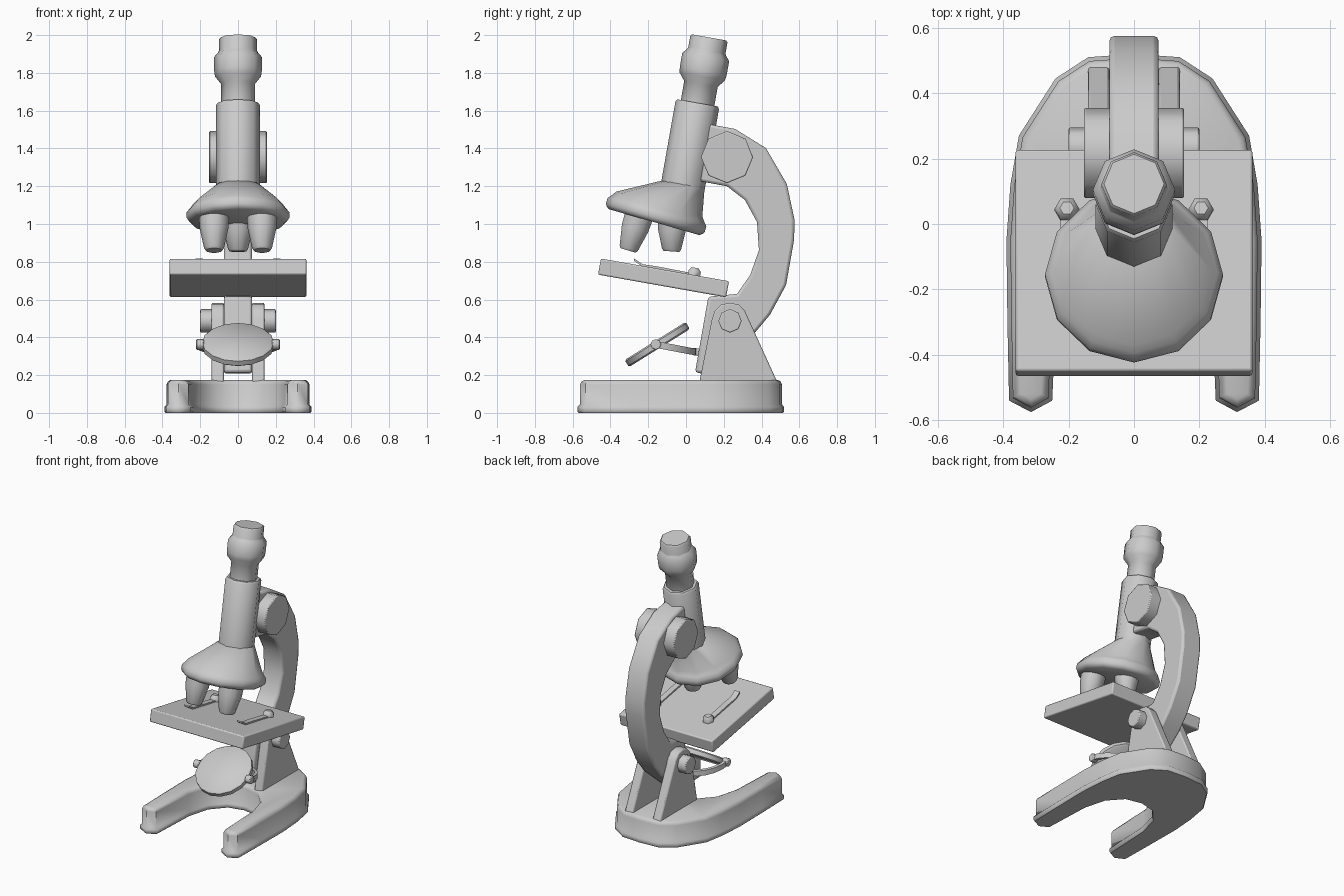
import bpy, bmesh, math
from mathutils import Vector

if "Cube" in bpy.data.objects:
    bpy.data.objects.remove(bpy.data.objects["Cube"])

grey = bpy.data.materials.new("light_grey")
grey.diffuse_color = (0.6, 0.6, 0.6, 1)
grey.use_nodes = True
grey.node_tree.nodes["Principled BSDF"].inputs["Base Color"].default_value = grey.diffuse_color


def finish(name, bm, bevel=0.0, segments=2):
    bmesh.ops.recalc_face_normals(bm, faces=bm.faces)
    mesh = bpy.data.meshes.new(name)
    bm.to_mesh(mesh)
    bm.free()
    mesh.materials.append(grey)
    ob = bpy.data.objects.new(name, mesh)
    bpy.context.collection.objects.link(ob)
    if bevel:
        mod = ob.modifiers.new("bevel", 'BEVEL')
        mod.width, mod.segments = bevel, segments
        mod.limit_method, mod.angle_limit = 'ANGLE', math.radians(50)
    return ob


def skin(name, rows, bevel=0.0):
    """Bridge equal closed rows of points and cap both ends."""
    bm = bmesh.new()
    rows = [[bm.verts.new(p) for p in row] for row in rows]
    n = len(rows[0])
    for a, b in zip(rows, rows[1:]):
        for i in range(n):
            j = (i + 1) % n
            bm.faces.new((a[i], a[j], b[j], b[i]))
    bm.faces.new(rows[0])
    bm.faces.new(rows[-1])
    return finish(name, bm, bevel)


def loft(name, rings, n=8, x=0.0):
    """Rings are (y, z, tilt in degrees, radius), tilted about the x axis."""
    rows = []
    for y, z, tilt, r in rings:
        t = math.radians(tilt)
        row = []
        for k in range(n):
            a = 2 * math.pi * k / n
            s = r * math.sin(a)
            row.append((x + r * math.cos(a), y + s * math.cos(t), z - s * math.sin(t)))
        rows.append(row)
    return skin(name, rows)


def slab(name, pts, x0, x1, bevel=0.0):
    """Extrude a (y, z) outline along x."""
    return skin(name, [[(x, y, z) for y, z in pts] for x in (x0, x1)], bevel)


def rod(name, y, z, r, x0, x1, n=8):
    """Cylinder along x."""
    pts = [(y + r * math.sin(2 * math.pi * k / n), z + r * math.cos(2 * math.pi * k / n))
           for k in range(n)]
    return slab(name, pts, x0, x1, 0.006)


# Horseshoe base: half outline mirrored, stacked with shrinking levels
half = [(0, .52), (.14, .51), (.24, .445), (.352, .27), (.378, .12), (.39, -.05),
        (.387, -.3), (.382, -.54), (.315, -.575), (.25, -.54), (.235, -.2),
        (.195, -.05), (.11, .045), (0, .07)]
outline = [Vector(p) for p in half] + [Vector((-x, y)) for x, y in half[-2:0:-1]]


def shrink(pts, d):
    out = []
    for i, p in enumerate(pts):
        e1 = (p - pts[i - 1]).normalized()
        e2 = (pts[(i + 1) % len(pts)] - p).normalized()
        m = (Vector((e1.y, -e1.x)) + Vector((e2.y, -e2.x))).normalized()
        out.append(p + m * d / max(0.6, m.dot(Vector((e1.y, -e1.x)))))
    return out


levels = [(0, .006), (.008, 0), (.032, 0), (.045, .012), (.15, .012), (.167, .02), (.175, .035)]
skin("base", [[(p.x, p.y, z) for p in shrink(outline, d)] for z, d in levels])

# Curved arm with its lower stem
arm = [(.115, 1.53), (.26, 1.503), (.423, 1.402), (.534, 1.212), (.575, 1.02), (.572, .915),
       (.53, .677), (.445, .52), (.37, .43), (.1, .205), (.048, .215), (.118, .615),
       (.27, .63), (.34, .73), (.386, .862), (.376, 1.01), (.312, 1.127), (.217, 1.2),
       (.07, 1.227)]
slab("arm", arm, -.075, .075, .015)

# Upright brackets, hinge bolts and focus knob
bracket = [(.07, .16), (.137, .495), (.152, .54), (.185, .573), (.233, .583), (.28, .573),
           (.312, .54), (.33, .50), (.485, .16)]
for s, side in ((-1, "left"), (1, "right")):
    slab(side + "_bracket", bracket, s * .075, s * .14, .008)
    rod(side + "_hinge_bolt", .233, .487, .062, s * .13, s * .2)
    rod(side + "_focus_knob", .217, 1.354, .138, s * .06, s * .153)


def tube(w, r):
    """Ring on the tilted optical axis at distance w."""
    return (-.02 + .174 * w, 1.18 + .985 * w, 10, r)


# Barrel, eyepiece and tapered nose
loft("barrel", [tube(0, .117), tube(.455, .117), tube(.468, .108)])
loft("eyepiece", [tube(w, r) for w, r in (
    (.44, .09), (.57, .09), (.61, .122), (.64, .126), (.715, .126), (.74, .105),
    (.75, .1), (.81, .1), (.82, .092))])


def nose(d, r):
    return (-.169 + .276 * d, 1.01 + .961 * d, 16, r)


loft("nosepiece", [nose(0, .25), nose(.012, .265), nose(.025, .272), nose(.055, .272),
                   nose(.075, .255), nose(.1, .237), tube(.03, .115)], 12)

# Three objective lenses under the nose
for name, x, top, low, tilt in (("left_objective", -.127, (-.25, 1.04), (-.307, .86), 17),
                                ("right_objective", .127, (-.25, 1.04), (-.307, .86), 17),
                                ("rear_objective", 0, (-.074, 1.02), (-.077, .855), 4)):
    rings = [(top[0] + f * (low[0] - top[0]), top[1] + f * (low[1] - top[1]), tilt, r)
             for f, r in ((0, .08), (.35, .076), (.93, .053), (1, .044))]
    loft(name, rings, 10, x)

# Tilted stage plate
slab("stage", [(-.45, .817), (-.466, .732), (.212, .612), (.228, .697)], -.362, .362, .008)

# Spring clips and their bolts
clip = [(.07, .733), (-.16, .777), (-.23, .787), (-.275, .817),
        (-.275, .805), (-.23, .774), (-.16, .764), (.07, .718)]
for s, side in ((-1, "left"), (1, "right")):
    slab(side + "_clip", clip, s * .185, s * .225)
    loft(side + "_clip_bolt", [(.04, .715, 10, .038), (.046, .75, 10, .038),
                               (.049, .768, 10, .022)], 6, s * .205)

# Round mirror, tilted toward the front
t = math.radians(-32)
loft("mirror", [(-.152 + d * math.sin(t), .362 + d * math.cos(t), -32, r)
                for d, r in ((-.022, .18), (-.014, .19), (.014, .19), (.022, .18))], 16)

# Half-ring yoke holding the mirror
bm = bmesh.new()
cols = []
for k in range(13):
    a = math.pi * k / 12
    col = []
    for r, h in ((.197, -.018), (.217, -.018), (.217, .018), (.197, .018)):
        y = -.16 + r * math.sin(a)
        col.append(bm.verts.new((r * math.cos(a), y, .362 - .19 * (y + .16) + h)))
    cols.append(col)
for a, b in zip(cols, cols[1:]):
    for i in range(4):
        j = (i + 1) % 4
        bm.faces.new((a[i], a[j], b[j], b[i]))
bm.faces.new(cols[0])
bm.faces.new(cols[-1])
finish("mirror_yoke", bm)
slab("yoke_stem", [(.04, .345), (.1, .335), (.1, .295), (.04, .305)], -.03, .03)
for s, side in ((-1, "left"), (1, "right")):
    rod(side + "_mirror_pivot", -.16, .362, .028, s * .18, s * .222)

# Soft shading with crisp rims
bpy.ops.object.select_all(action='SELECT')
bpy.context.view_layer.objects.active = bpy.data.objects["base"]
bpy.ops.object.shade_smooth_by_angle(angle=math.radians(50))
